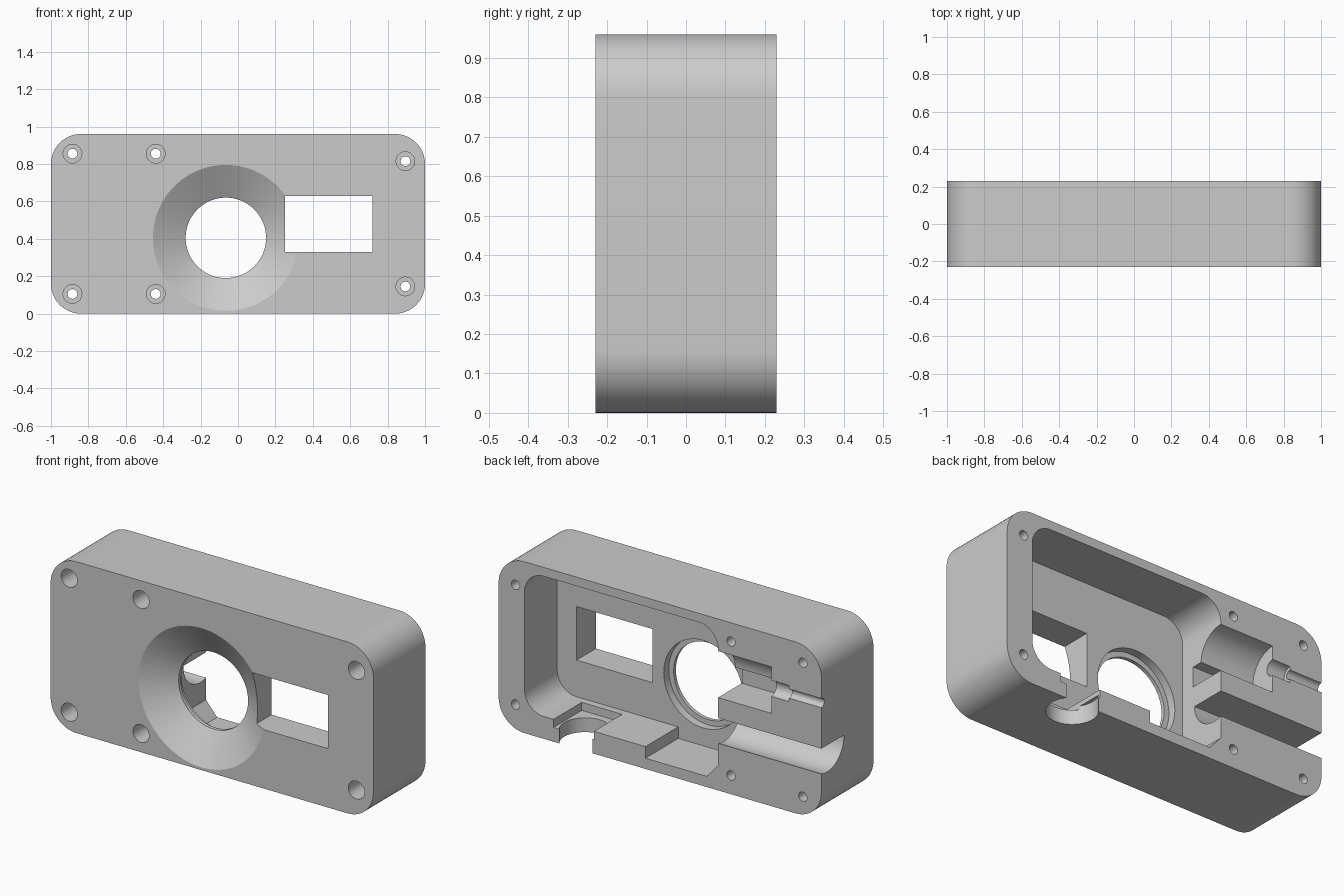
import bpy, bmesh, math

if "Cube" in bpy.data.objects:
    bpy.data.objects.remove(bpy.data.objects["Cube"], do_unlink=True)

grey = bpy.data.materials.new("plain_grey")
grey.use_nodes = True
grey.diffuse_color = (0.6, 0.6, 0.6, 1)
grey.node_tree.nodes["Principled BSDF"].inputs["Base Color"].default_value = (0.6, 0.6, 0.6, 1)

FRONT, BACK = -0.23, 0.23
PLACE = {"x": lambda u, v, w: (w, u, v),
         "y": lambda u, v, w: (u, w, v),
         "z": lambda u, v, w: (u, v, w)}


def arc(cu, cv, r, start, end, steps):
    return [(cu + r * math.cos(math.radians(start + (end - start) * i / steps)),
             cv + r * math.sin(math.radians(start + (end - start) * i / steps)))
            for i in range(steps + 1)]


def circle(cu, cv, r, n=64):
    return arc(cu, cv, r, 0, 360, n)[:-1]


def box(u0, u1, v0, v1):
    return [(u0, v0), (u1, v0), (u1, v1), (u0, v1)]


def rounded(u0, u1, v0, v1, r):
    corners = [(u1 - r, v1 - r), (u0 + r, v1 - r), (u0 + r, v0 + r), (u1 - r, v0 + r)]
    return [p for i, (u, v) in enumerate(corners)
            for p in arc(u, v, r, 90 * i, 90 * i + 90, 16)]


def loft(name, axis, outline_a, lo, outline_b, hi):
    """Solid between two matching outlines placed at lo and hi along an axis."""
    bm = bmesh.new()
    a = [bm.verts.new(PLACE[axis](u, v, lo)) for u, v in outline_a]
    b = [bm.verts.new(PLACE[axis](u, v, hi)) for u, v in outline_b]
    bm.faces.new(a)
    bm.faces.new(b)
    for i in range(len(a)):
        j = (i + 1) % len(a)
        bm.faces.new((a[i], a[j], b[j], b[i]))
    bmesh.ops.recalc_face_normals(bm, faces=bm.faces[:])
    mesh = bpy.data.meshes.new(name)
    bm.to_mesh(mesh)
    bm.free()
    obj = bpy.data.objects.new(name, mesh)
    obj.data.materials.append(grey)
    bpy.context.collection.objects.link(obj)
    return obj


def prism(name, axis, outline, lo, hi):
    return loft(name, axis, outline, lo, outline, hi)


# Rounded outer block
housing = prism("housing", "y", rounded(-1, 1, 0, 0.96, 0.16), FRONT, BACK)


def cut(cutter):
    cutter.hide_render = True
    mod = housing.modifiers.new("cut", "BOOLEAN")
    mod.operation = "DIFFERENCE"
    mod.solver = "EXACT"
    mod.object = cutter
    bpy.context.view_layer.objects.active = housing
    bpy.ops.object.modifier_apply(modifier=mod.name)
    bpy.data.objects.remove(cutter, do_unlink=True)


# Main cavity, open at the back, with a deeper floor on one side
FLOOR = -0.06
cut(prism("cavity", "y", rounded(-0.36, 0.84, 0.125, 0.91, 0.12), FLOOR, 0.3))
cut(prism("low_floor", "y", [(0.09, 0.06), (-0.29, 0.06), (-0.36, 0.14),
                             (-0.36, 0.4), (0.09, 0.4)], FLOOR, 0.3))

# Button pocket with a round opening through the bottom wall
cut(prism("button_pocket", "y", box(0.41, 0.66, 0.08, 0.2), -0.02, 0.3))
cut(prism("button_hole", "z", circle(0.52, 0.15, 0.13), -0.1, 0.1))

# Rectangular window
cut(prism("window", "y", box(0.25, 0.72, 0.33, 0.63), -0.3, 0.1))

# Conical dish, round opening and the shallow seat behind it
CX, CZ = -0.065, 0.405
cut(prism("round_opening", "y", circle(CX, CZ, 0.215, 96), -0.3, 0.1))
slope = (0.39 - 0.215) / 0.105
cut(loft("dish", "y", circle(CX, CZ, 0.39 + slope * 0.02, 96), FRONT - 0.02,
         circle(CX, CZ, 0.215, 96), FRONT + 0.105))
cut(prism("lens_seat", "y", circle(CX, CZ, 0.245, 96), -0.105, 0.0))

# Upper cable channel, stepping down to a thin exit in the side
cut(prism("plug_channel", "x", arc(BACK, 0.63, 0.15, 0, 180, 32), -0.69, -0.3))
cut(prism("plug_slot", "x", box(0.02, 0.3, 0.52, 0.632), -0.69, -0.3))
cut(prism("cable_collar", "x", circle(BACK, 0.66, 0.045, 32), -0.8, -0.6))
cut(prism("cable_exit", "x", circle(BACK, 0.66, 0.026, 32), -1.1, -0.7))

# Lower channel: flat roof, rounded bed, running out of the side
cut(prism("lower_channel", "x",
          [(0.3, 0.405)] + arc(0.18, 0.405, 0.15, 180, 300, 32) + [(0.3, 0.275)],
          -1.1, -0.3))

# Counterbored screw holes
for x, z in [(-0.885, 0.855), (-0.885, 0.105), (-0.44, 0.855),
             (-0.44, 0.105), (0.895, 0.815), (0.895, 0.145)]:
    cut(prism("screw_hole", "y", circle(x, z, 0.026, 32), -0.3, 0.3))
    cut(prism("screw_head", "y", circle(x, z, 0.05, 32), -0.3, -0.08))

bpy.ops.object.select_all(action="DESELECT")
housing.select_set(True)
bpy.context.view_layer.objects.active = housing
bpy.ops.object.shade_smooth_by_angle(angle=math.radians(25))
